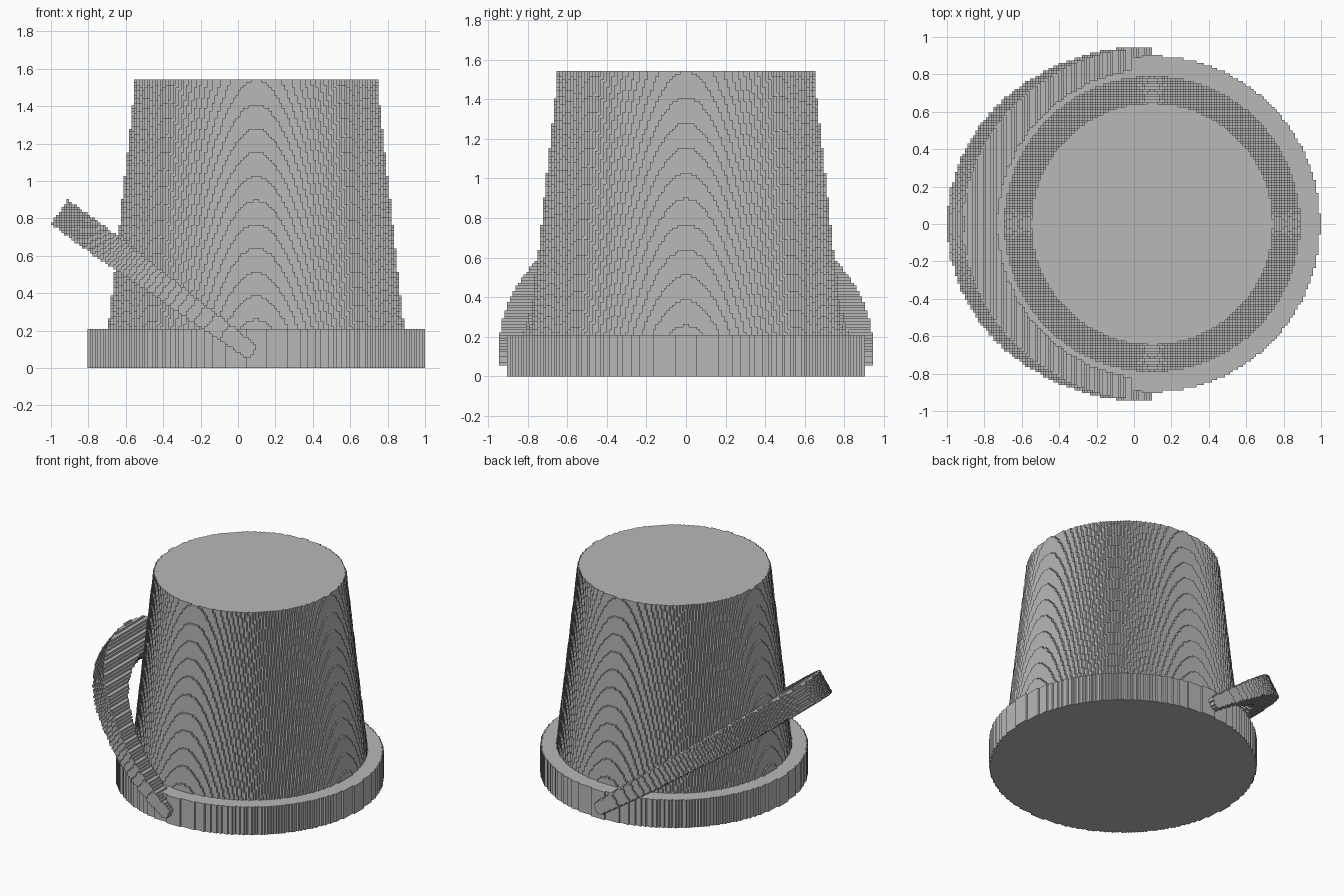
import bpy, math

if "Cube" in bpy.data.objects:
    bpy.data.objects.remove(bpy.data.objects["Cube"])

N = 72                 # blocks per unit: the model has a fine stepped-block finish
H = 1.0 / N
CX = 7 * H             # bucket axis in x

grey = bpy.data.materials.new("mid grey")
grey.diffuse_color = (0.48, 0.48, 0.48, 1)
grey.use_nodes = True
grey.node_tree.nodes["Principled BSDF"].inputs["Base Color"].default_value = grey.diffuse_color


def disc(radius, k):
    """Blocks of one round layer; radius in blocks."""
    out = set()
    n = int(radius) + 1
    for i in range(-n, n):
        for j in range(-n, n):
            if (i + .5) ** 2 + (j + .5) ** 2 <= radius ** 2:
                out.add((i + 7, j, k))
    return out


# Wide rim at the base (closed underneath)
rim = set()
for k in range(15):
    rim |= disc(64.65, k)

# Tapered body of the upturned bucket
body = set()
for k in range(15, 111):
    z = (k + .5) * H
    body |= disc(47.5 + (1.41 - z) / 0.128, k)

# Tilted crescent handle, thinner toward its two ends
ca, sa = math.cos(math.radians(36)), math.sin(math.radians(36))


def in_handle(x, y, z):
    dx, dz = x - CX, z - 0.07
    a = -dx * ca + dz * sa
    n = dx * sa + dz * ca
    if a < 0.02 or x > CX:
        return False
    if abs(n) > 0.0425 + 0.0375 * min(1, a):
        return False
    return ((a / 1.301) ** 2 + (y / 0.95) ** 2 <= 1
            and (a / 1.075) ** 2 + (y / 0.83) ** 2 >= 1)


handle = set()
for i in range(-N, 8):
    for k in range(2, 68):
        x, z = (i + .5) * H, (k + .5) * H
        if abs((x - CX) * sa + (z - 0.07) * ca) > 0.09:
            continue
        for j in range(-70, 70):
            if in_handle(x, (j + .5) * H, z):
                handle.add((i, j, k))
handle -= rim
handle -= body
solid = rim | body | handle


def build(name, cells):
    """Outer block faces, merged into strips (z on the sides, x on flats)."""
    verts, faces, index = [], [], {}

    def vid(p):
        if p not in index:
            index[p] = len(verts)
            verts.append((p[0] * H, p[1] * H, p[2] * H))
        return index[p]

    for axis in range(3):
        run = 0 if axis == 2 else 2
        other = 3 - axis - run
        for sign in (1, -1):
            open_cells = set()
            for c in cells:
                q = list(c)
                q[axis] += sign
                if tuple(q) not in solid:
                    open_cells.add(c)
            for c in open_cells:
                prev = list(c)
                prev[run] -= 1
                if tuple(prev) in open_cells:
                    continue
                end = list(c)
                while tuple(end) in open_cells:
                    end[run] += 1
                p = list(c)
                if sign > 0:
                    p[axis] += 1
                quad = []
                for r, o in ((0, 0), (1, 0), (1, 1), (0, 1)):
                    v = list(p)
                    v[run] = end[run] if r else c[run]
                    v[other] = c[other] + o
                    quad.append(vid(tuple(v)))
                # keep normals pointing outward
                right_handed = (run, other, axis) in ((0, 1, 2), (1, 2, 0), (2, 0, 1))
                if right_handed != (sign > 0):
                    quad.reverse()
                faces.append(quad)
    me = bpy.data.meshes.new(name)
    me.from_pydata(verts, [], faces)
    me.materials.append(grey)
    ob = bpy.data.objects.new(name, me)
    bpy.context.collection.objects.link(ob)


build("bucket_rim", rim)
build("bucket_body", body)
build("bucket_handle", handle)
